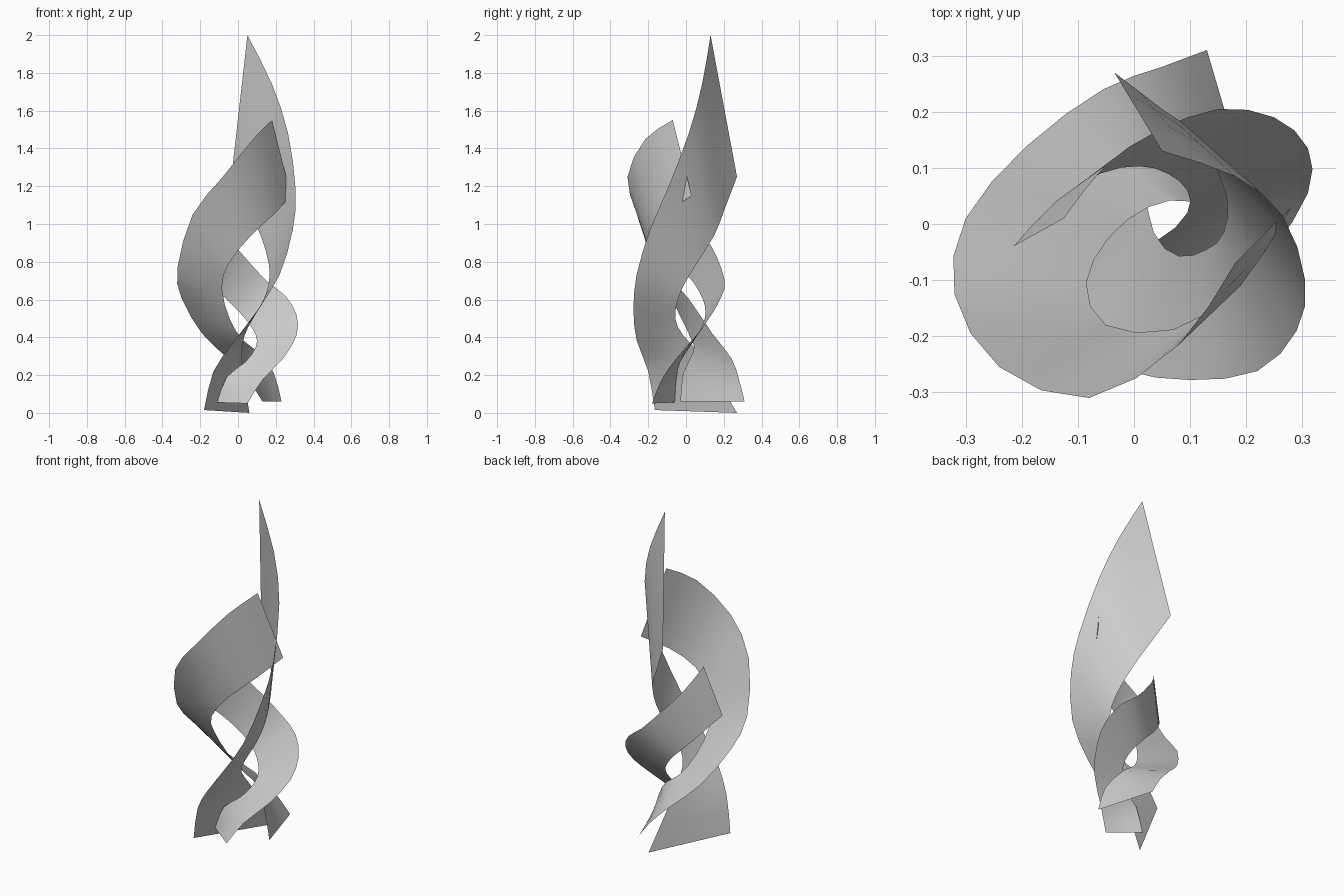
import bpy
from mathutils import Vector


def spline(points, steps=2):
    """Catmull-Rom curve through the points."""
    p = [Vector(q) for q in points]
    p = [2 * p[0] - p[1]] + p + [2 * p[-1] - p[-2]]
    out = []
    for i in range(1, len(p) - 2):
        a, b, c, d = p[i - 1:i + 3]
        for s in range(steps):
            t = s / steps
            out.append(0.5 * (2 * b + (c - a) * t + (2 * a - 5 * b + 4 * c - d) * t ** 2
                              + (3 * b - a - 3 * c + d) * t ** 3))
    return out + [p[-2]]


def ribbon(name, upper, lower, across=4):
    """Sheet stretched between two edge curves."""
    rows = list(zip(spline(upper), spline(lower)))
    verts = [u.lerp(l, j / across) for u, l in rows for j in range(across + 1)]
    w = across + 1
    faces = [(i * w + j, i * w + j + 1, (i + 1) * w + j + 1, (i + 1) * w + j)
             for i in range(len(rows) - 1) for j in range(across)]
    mesh = bpy.data.meshes.new(name)
    mesh.from_pydata(verts, [], faces)
    mesh.shade_smooth()
    obj = bpy.data.objects.new(name, mesh)
    bpy.context.collection.objects.link(obj)
    return obj


# Tall ribbon rising to the pointed tip
ribbon("tall_ribbon",
       [(.05, .13, 2.0), (.18, .085, 1.74), (.265, .015, 1.48), (.305, -.1, 1.18),
        (.29, -.19, .97), (.22, -.262, .73), (.1, -.278, .54), (-.02, -.26, .38),
        (-.13, -.2, .22), (-.18, -.165, .015)],
       [(-.035, .27, 1.25), (.05, .205, 1.08), (.12, .15, .94), (.165, .05, .78),
        (.16, -.015, .67), (.13, -.045, .59), (.08, -.057, .5), (.035, -.015, .41),
        (.02, .1, .28), (.06, .27, 0)])

# Wide ribbon sweeping round the left side
ribbon("wide_ribbon",
       [(.18, -.07, 1.55), (.08, -.215, 1.45), (-.08, -.31, 1.25), (-.24, -.255, 1.05),
        (-.32, -.125, .77), (-.3, .01, .61), (-.19, .14, .42), (-.055, .24, .29),
        (.05, .28, .18), (.13, .31, .06)],
       [(.28, .03, 1.15), (.19, -.11, 1.05), (.07, -.188, .94), (-.05, -.18, .79),
        (-.085, -.105, .66), (-.045, -.025, .5), (.025, .03, .385), (.105, .04, .325),
        (.19, -.015, .21), (.23, -.03, .06)])

# Short ribbon curling round the right side
ribbon("short_ribbon",
       [(-.125, .01, 1.07), (-.05, .105, .93), (.04, .165, .82), (.15, .205, .7),
        (.25, .19, .62), (.31, .135, .52), (.31, .055, .41), (.24, -.05, .29),
        (.13, -.13, .175), (.05, -.18, .05)],
       [(-.215, -.04, .78), (-.14, .04, .69), (-.06, .09, .6), (.01, .103, .53),
        (.06, .09, .47), (.095, .06, .41), (.095, .02, .35), (.04, -.03, .27),
        (-.06, -.05, .19), (-.11, -.06, .055)])
